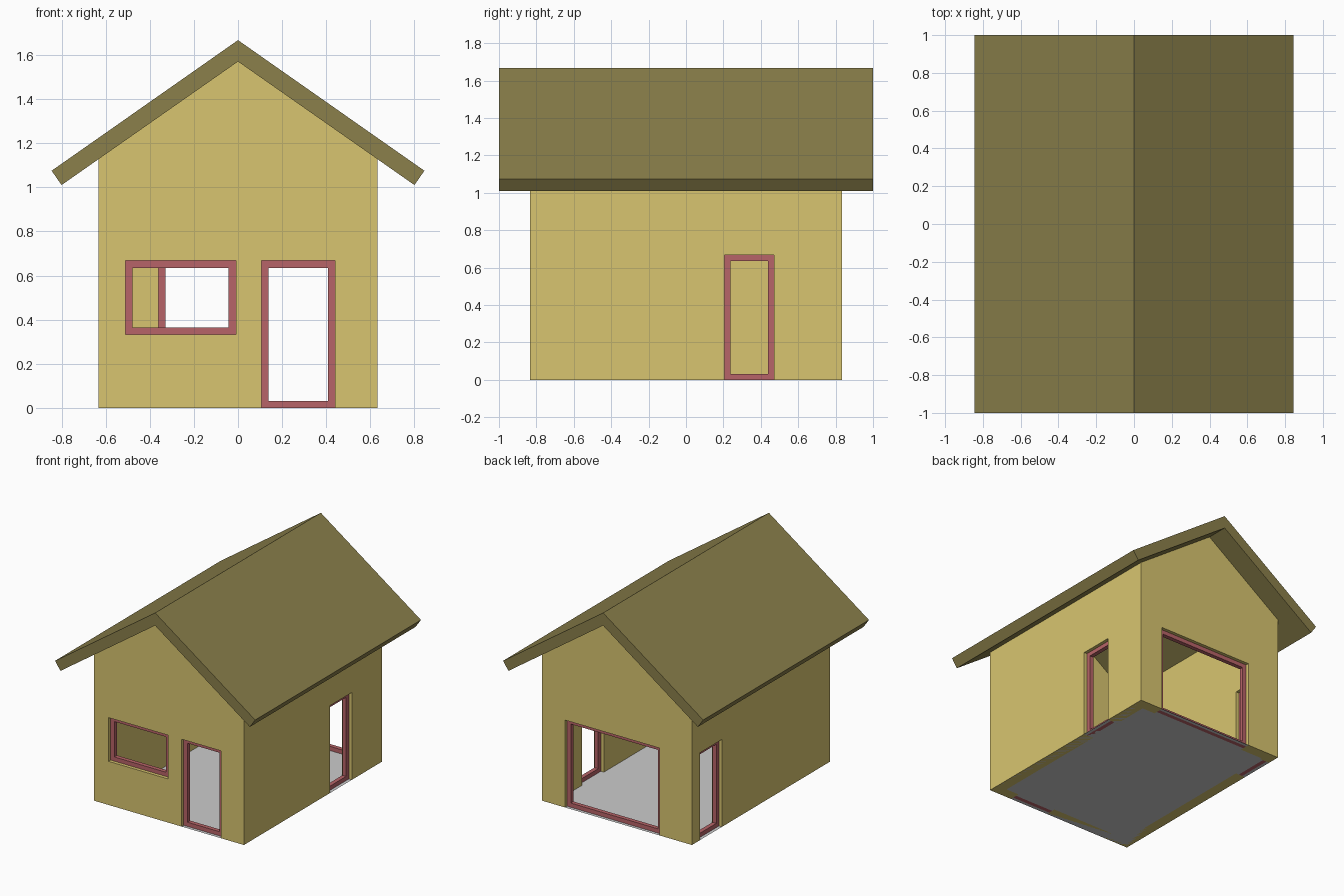
import bpy, bmesh

if "Cube" in bpy.data.objects:
    bpy.data.objects.remove(bpy.data.objects["Cube"])

W, D, T = 0.633, 0.833, 0.083      # half width, half depth, wall thickness
PEAK, SLOPE = 1.57, 0.70           # roof underside at ridge, roof pitch
FRAME = 0.032                      # frame width and depth


def material(name, rgb):
    m = bpy.data.materials.new(name)
    m.diffuse_color = (*rgb, 1)
    m.use_nodes = True
    m.node_tree.nodes["Principled BSDF"].inputs["Base Color"].default_value = m.diffuse_color
    return m


WALL = material("wall_yellow", (0.69, 0.56, 0.16))
ROOF = material("roof_olive", (0.258, 0.216, 0.07))
TRIM = material("frame_red", (0.477, 0.127, 0.138))


def finish(name, bm, mat=None):
    bmesh.ops.recalc_face_normals(bm, faces=bm.faces)
    me = bpy.data.meshes.new(name)
    bm.to_mesh(me)
    bm.free()
    ob = bpy.data.objects.new(name, me)
    bpy.context.collection.objects.link(ob)
    if mat:
        me.materials.append(mat)
    return ob


def prism(name, profile, half, mat):
    """Extrude an x-z profile along y."""
    bm = bmesh.new()
    face = bm.faces.new([bm.verts.new((x, -half, z)) for x, z in profile])
    new = bmesh.ops.extrude_face_region(bm, geom=[face])["geom"]
    verts = [v for v in new if isinstance(v, bmesh.types.BMVert)]
    bmesh.ops.translate(bm, verts=verts, vec=(0, 2 * half, 0))
    return finish(name, bm, mat)


def add_box(bm, lo, hi):
    verts = bmesh.ops.create_cube(bm, size=1)["verts"]
    for v in verts:
        v.co = [l + (c + 0.5) * (h - l) for c, l, h in zip(v.co, lo, hi)]


def cut(target, name, lo, hi):
    bm = bmesh.new()
    add_box(bm, lo, hi)
    cutter = finish(name, bm, WALL)
    mod = target.modifiers.new(name, 'BOOLEAN')
    mod.operation, mod.solver, mod.object = 'DIFFERENCE', 'EXACT', cutter
    cutter.hide_render = True
    cutter.hide_viewport = True
    cutter.display_type = 'WIRE'


# Wall shell with gables, hollowed out
eave = PEAK - SLOPE * W
walls = prism("walls", [(-W, 0), (W, 0), (W, eave), (0, PEAK), (-W, eave)], D, WALL)
cut(walls, "room_cutter", (T - W, T - D, -1), (W - T, D - T, 3))


def opening(name, axis, wall, a0, a1, z0, z1):
    """Cut a hole in one wall and set a recessed frame; axis is the wall's run."""
    def span(u0, u1, v0, v1, depth):
        m, h = wall, depth / 2
        if axis == 'x':
            return (u0, m - h, v0), (u1, m + h, v1)
        return (m - h, u0, v0), (m + h, u1, v1)
    cut(walls, name + "_cutter", *span(a0, a1, z0 if z0 > 0 else -0.1, z1, 0.2))
    bm = bmesh.new()
    outer = [(a0, z0), (a1, z0), (a1, z1), (a0, z1)]
    f = FRAME
    inner = [(a0 + f, z0 + f), (a1 - f, z0 + f), (a1 - f, z1 - f), (a0 + f, z1 - f)]
    rings = []
    for pts in (outer, inner):
        for side in (-f / 2, f / 2):
            rings.append([bm.verts.new((u, wall + side, z) if axis == 'x'
                                       else (wall + side, u, z)) for u, z in pts])
    for r, s in ((0, 1), (1, 3), (3, 2), (2, 0)):
        for i in range(4):
            j = (i + 1) % 4
            bm.faces.new((rings[r][i], rings[r][j], rings[s][j], rings[s][i]))
    finish(name + "_frame", bm, TRIM)


# Openings, each centred in its wall thickness
mx, my = W - T / 2, D - T / 2
opening("front_window", 'x', -my, -0.51, -0.01, 0.333, 0.667)
opening("front_door", 'x', -my, 0.107, 0.44, 0, 0.667)
opening("back_door", 'x', my, -0.36, 0.44, 0, 0.667)
opening("right_door", 'y', mx, 0.205, 0.47, 0, 0.667)
opening("left_door", 'y', -mx, 0.47, 0.735, 0, 0.667)

# Pitched roof slab
half = [(0.845, 1.075), (0.80, 1.01)]
prism("roof", [(0, 1.667), *half, (0, PEAK)] + [(-x, z) for x, z in reversed(half)], 1, ROOF)

# Floor sheet
bm = bmesh.new()
bm.faces.new([bm.verts.new((x, y, 0)) for x, y in ((-W, -D), (W, -D), (W, D), (-W, D))])
finish("floor", bm)
